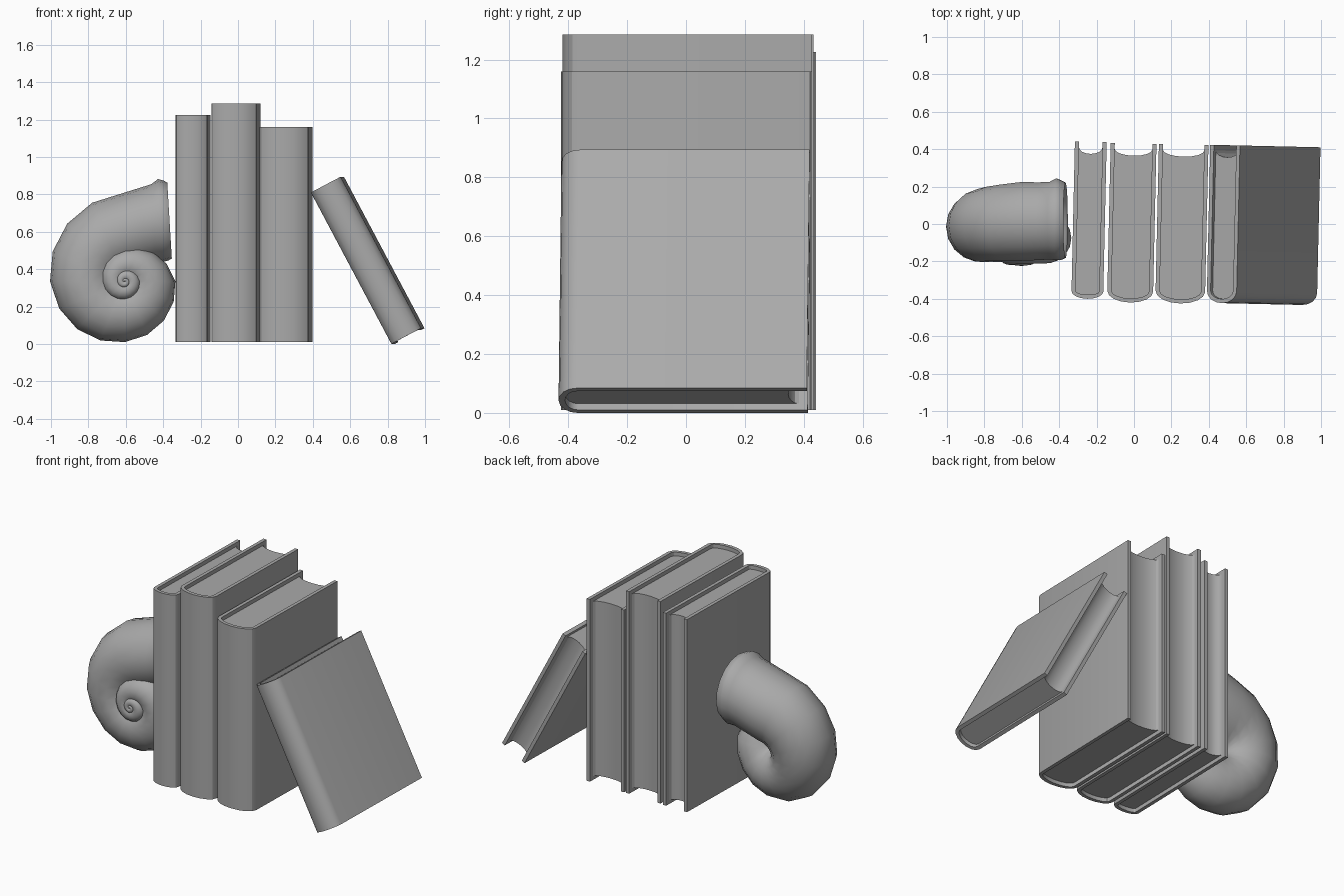
import bpy, bmesh, math
from mathutils import Matrix, Vector

cube = bpy.data.objects.get("Cube")
if cube:
    bpy.data.objects.remove(cube, do_unlink=True)

GREY = (0.4, 0.4, 0.4, 1)
grey = bpy.data.materials.new("plain_grey")
grey.use_nodes = True
grey.diffuse_color = GREY
grey.node_tree.nodes["Principled BSDF"].inputs["Base Color"].default_value = GREY


def finish(name, bm, matrix=Matrix(), angle=30):
    bmesh.ops.recalc_face_normals(bm, faces=bm.faces)
    mesh = bpy.data.meshes.new(name)
    bm.to_mesh(mesh)
    bm.free()
    mesh.materials.append(grey)
    obj = bpy.data.objects.new(name, mesh)
    bpy.context.collection.objects.link(obj)
    obj.matrix_world = matrix
    bpy.ops.object.select_all(action="DESELECT")
    obj.select_set(True)
    bpy.context.view_layer.objects.active = obj
    bpy.ops.object.shade_smooth_by_angle(angle=math.radians(angle))
    return obj


def prism(name, outline, z0, z1, matrix):
    bm = bmesh.new()
    face = bm.faces.new([bm.verts.new((x, y, z0)) for x, y in outline])
    top = bmesh.ops.extrude_face_region(bm, geom=[face])["geom"]
    verts = [g for g in top if isinstance(g, bmesh.types.BMVert)]
    bmesh.ops.translate(bm, verts=verts, vec=(0, 0, z1 - z0))
    finish(name, bm, matrix)


def arc(half, y, bulge, steps=8):
    """Half ellipse from -x to +x, bulging towards the front."""
    return [(-half * math.cos(math.pi * i / steps), y - bulge * math.sin(math.pi * i / steps))
            for i in range(steps + 1)]


def book(name, width, front, back, height, matrix):
    board, inset, start = 0.022, 0.024, -0.36
    half, inner = width / 2, width / 2 - board
    bulge = start - front
    outside = arc(half, start, bulge)
    inside = arc(inner, start, bulge - board)
    # U-shaped cover with rounded spine
    cover = [(-half, back)] + outside + [(half, back), (inner, back)] + inside[::-1] + [(-inner, back)]
    prism(name + "_cover", cover, 0, height, matrix)
    # page block with hollow fore-edge
    fore_edge = arc(inner, back - 0.03, 0.035)
    prism(name + "_pages", inside + fore_edge[::-1], inset, height - inset, matrix)


yaw = Matrix.Rotation(math.radians(-1.3), 4, "Z")
for name, x, width, front, back, height in (
        ("left_book", -0.241, 0.17, -0.40, 0.44, 1.215),
        ("middle_book", -0.012, 0.245, -0.42, 0.43, 1.275),
        ("right_book", 0.256, 0.265, -0.425, 0.425, 1.15)):
    book(name, width, front, back, height, Matrix.Translation((x, 0, 0.01)) @ yaw)

lean = Matrix.Translation((0.908, -0.008, 0.042)) @ yaw @ Matrix.Rotation(math.radians(-28), 4, "Y")
book("leaning_book", 0.18, -0.425, 0.42, 0.917, lean)

# Spiral shell: rings (centre, outward direction, radius) from mouth to tip
axis = Vector((-0.605, 0, 0.335))
up = Vector((-0.06, 0, 1)).normalized()
rings = [(Vector((x, y, z)), up, r) for x, y, z, r in (
    (-0.60, 0.02, 0.60, 0.12), (-0.45, 0.02, 0.65, 0.17), (-0.375, 0.02, 0.66, 0.185),
    (-0.366, 0.02, 0.66, 0.203), (-0.385, 0.02, 0.66, 0.214), (-0.415, 0.025, 0.66, 0.222),
    (-0.45, 0.018, 0.645, 0.21), (-0.51, 0.015, 0.625, 0.211))]
reach = [0.475, 0.40, 0.325, 0.27, 0.175, 0.122, 0.10, 0.083, 0.06, 0.045, 0.033, 0.024, 0.016, 0.01]
PER = 4
for i in range((len(reach) - 1) * PER + 1):
    k = min(i // PER, len(reach) - 2)
    t = i / PER - k
    R = reach[k] ** (1 - t) * reach[k + 1] ** t
    r = R * (0.45 + 0.05 * min(1, i / PER / 2))
    a = math.pi / 2 * (1 + i / PER)
    out = Vector((math.cos(a), 0, math.sin(a)))
    c = axis + out * (R - r)
    c.y = r - 0.2 - 0.025 * (1 - R / 0.475)
    rings.append((c, out, r))

bm = bmesh.new()
SIDES = 18
loops = []
for c, out, r in rings:
    loops.append([bm.verts.new(c + out * r * math.cos(s) + Vector((0, r * math.sin(s), 0)))
                  for s in (2 * math.pi * j / SIDES for j in range(SIDES))])
for a, b in zip(loops, loops[1:]):
    for j in range(SIDES):
        n = (j + 1) % SIDES
        bm.faces.new((a[j], a[n], b[n], b[j]))
bm.faces.new(loops[0])
bm.faces.new(loops[-1])
finish("spiral_shell", bm, angle=60)
